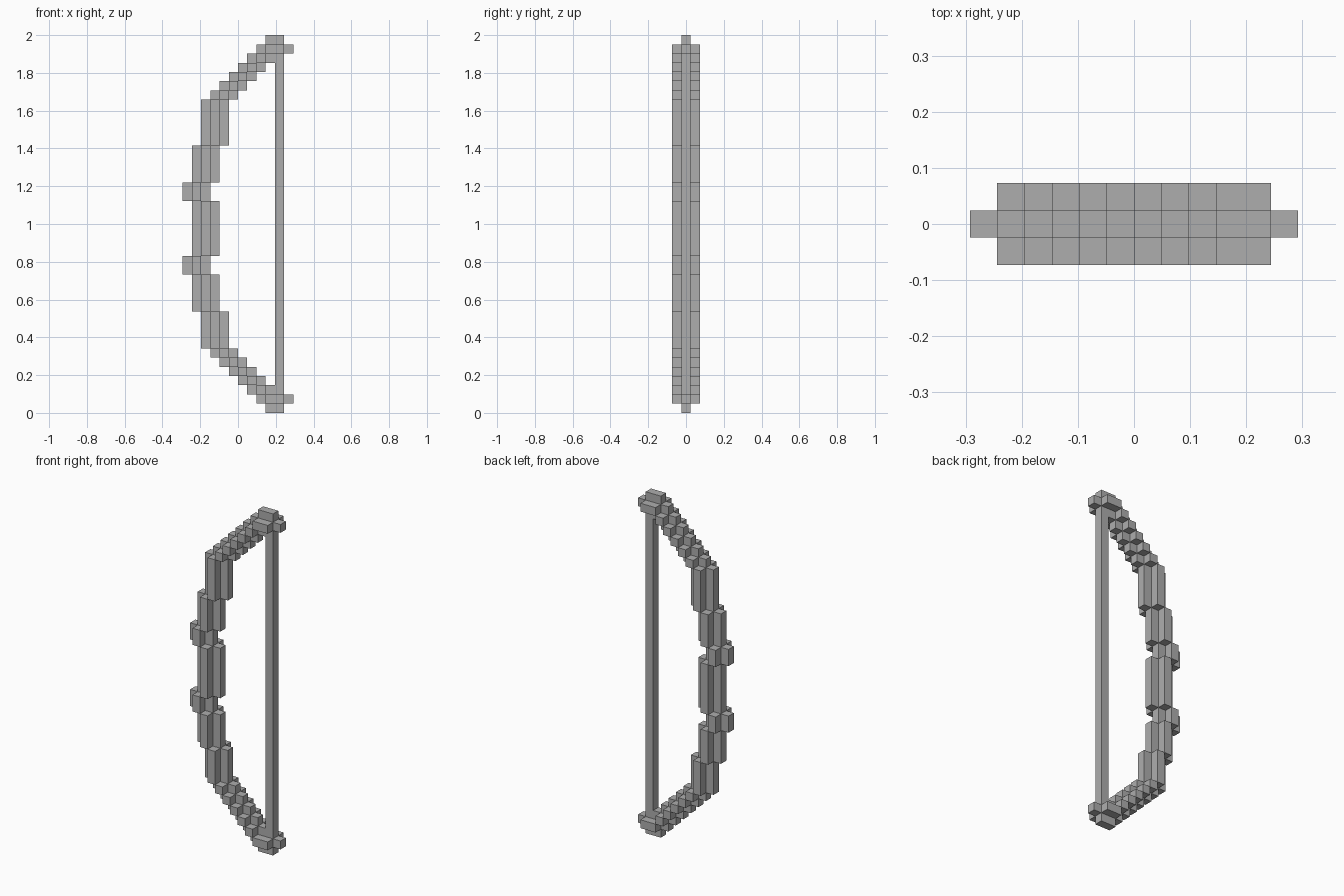
import bpy
import bmesh

cube = bpy.data.objects.get("Cube")
if cube:
    bpy.data.objects.remove(cube, do_unlink=True)

U = 2 / 41          # edge length of one block
HALF_COLS = 6       # blocks from the left edge to x = 0
AXES = [(1, 0, 0), (-1, 0, 0), (0, 1, 0), (0, -1, 0), (0, 0, 1), (0, 0, -1)]

grey = bpy.data.materials.new("plain_grey")
grey.use_nodes = True
GREY = (0.42, 0.42, 0.42, 1)
grey.diffuse_color = GREY
grey.node_tree.nodes["Principled BSDF"].inputs["Base Color"].default_value = GREY

# Core path of each part: (column, first row, last row)
PARTS = {
    "lower_tip": [(9, 1, 1), (10, 1, 1)],
    "lower_limb": [(10 - r, r, r) for r in range(2, 7)] + [(3, 7, 10), (2, 11, 14)],
    "lower_grip_ridge": [(1, 15, 16)],
    "grip": [(2, 17, 22)],
    "upper_grip_ridge": [(1, 23, 24)],
    "upper_limb": [(2, 25, 28), (3, 29, 33)] + [(r - 30, r, r) for r in range(34, 39)],
    "upper_tip": [(9, 39, 39), (10, 39, 39)],
}


def add(a, b):
    return tuple(p + q for p, q in zip(a, b))


# Thicken each core path by one block in every direction
owner = {}
for part, runs in PARTS.items():
    for col, low, high in runs:
        for row in range(low, high + 1):
            core = (col, 0, row)
            for step in [(0, 0, 0)] + AXES:
                owner.setdefault(add(core, step), part)

# The string is a single straight column of blocks
for row in range(3, 38):
    owner.setdefault((10, 0, row), "string")


def add_face(bm, cell, axis, height):
    """Quad on one side of a block, stretched up over several rows."""
    k = next(i for i in range(3) if axis[i])
    a, b = (k + 1) % 3, (k + 2) % 3
    size = (1, 1, height)
    verts = []
    for s, t in ((0, 0), (1, 0), (1, 1), (0, 1)):
        p = list(cell)
        p[k] += size[k] if axis[k] > 0 else 0
        p[a] += s * size[a]
        p[b] += t * size[b]
        verts.append(bm.verts.new(((p[0] - HALF_COLS) * U, (p[1] - 0.5) * U, p[2] * U)))
    bm.faces.new(verts if axis[k] > 0 else verts[::-1])


def build(part):
    """Skin the exposed sides, joining blocks stacked in one column."""
    cells = {c for c, name in owner.items() if name == part}
    bm = bmesh.new()
    for axis in AXES:
        exposed = {c for c in cells if add(c, axis) not in owner}
        for cell in sorted(exposed):
            if axis[2]:
                add_face(bm, cell, axis, 1)
            elif add(cell, (0, 0, -1)) not in exposed:
                height = 1
                while add(cell, (0, 0, height)) in exposed:
                    height += 1
                add_face(bm, cell, axis, height)
    bmesh.ops.remove_doubles(bm, verts=bm.verts, dist=U / 100)
    mesh = bpy.data.meshes.new(part)
    bm.to_mesh(mesh)
    bm.free()
    mesh.materials.append(grey)
    bpy.context.collection.objects.link(bpy.data.objects.new(part, mesh))


for part in list(PARTS) + ["string"]:
    build(part)
